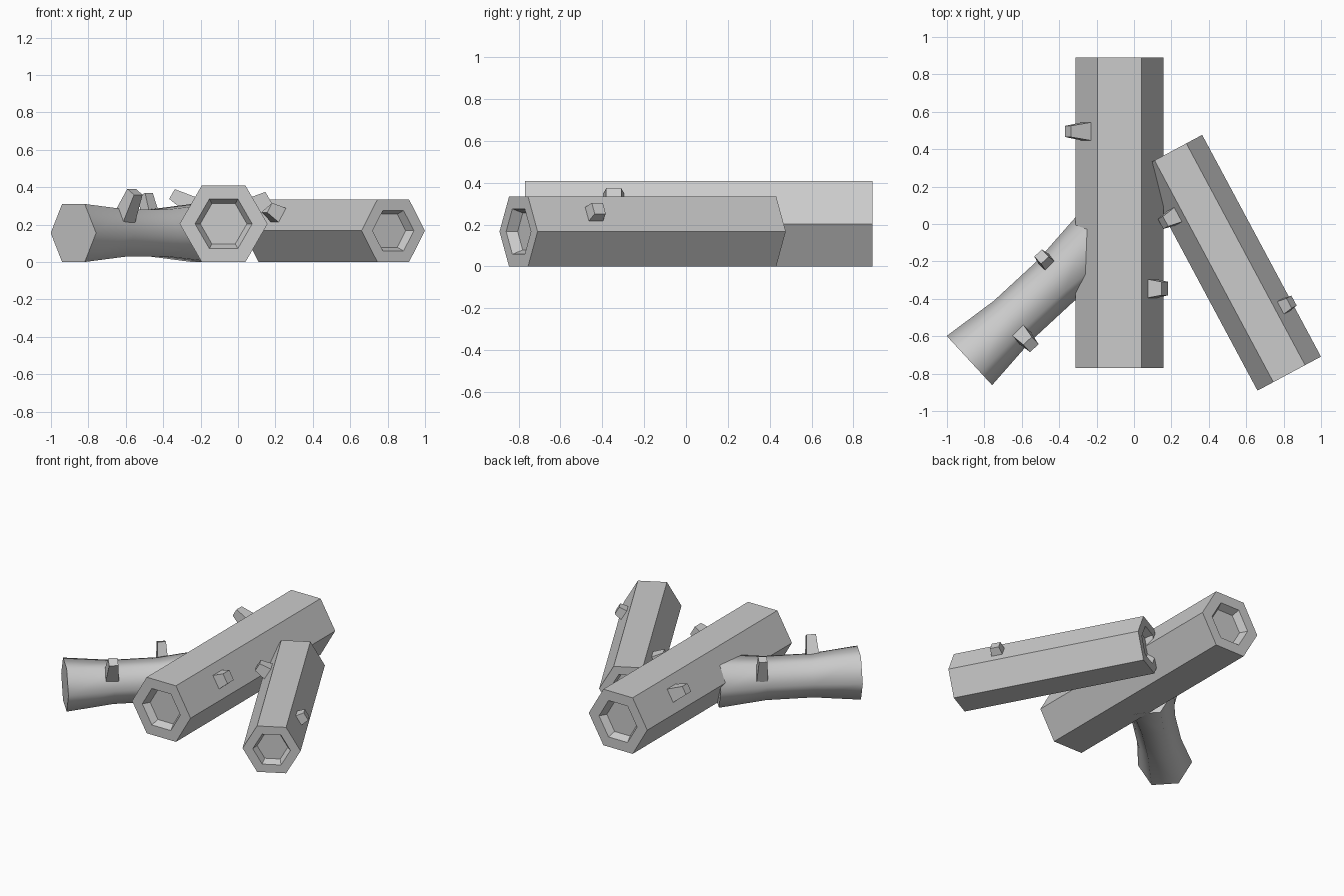
import bpy, bmesh, math
from mathutils import Vector

if "Cube" in bpy.data.objects:
    bpy.data.objects.remove(bpy.data.objects["Cube"])

UP = Vector((0, 0, 1))


def make_object(name, bm):
    bmesh.ops.recalc_face_normals(bm, faces=bm.faces[:])
    mesh = bpy.data.meshes.new(name)
    bm.to_mesh(mesh)
    bm.free()
    obj = bpy.data.objects.new(name, mesh)
    bpy.context.collection.objects.link(obj)
    return obj


def loft(name, rings):
    """Skin a list of equal-length point rings and cap both ends."""
    bm = bmesh.new()
    loops = [[bm.verts.new(p) for p in ring] for ring in rings]
    n = len(loops[0])
    for a, b in zip(loops, loops[1:]):
        for i in range(n):
            j = (i + 1) % n
            bm.faces.new((a[i], a[j], b[j], b[i]))
    bm.faces.new(loops[0])
    bm.faces.new(loops[-1])
    return make_object(name, bm)


class Log:
    """Six-sided log lying flat; sections are (distance along axis, radius)."""

    def __init__(self, name, start, heading, z, sections):
        self.start = Vector((start[0], start[1], z))
        self.axis = Vector((heading[0], heading[1], 0)).normalized()
        self.right = self.axis.cross(UP)
        self.name = name
        self.obj = loft(name, [self.ring(t, r) for t, r in sections])

    def point(self, t, side, height):
        return self.start + self.axis * t + self.right * side + UP * height

    def ring(self, t, r):
        return [self.point(t, r * math.cos(i * math.pi / 3), r * math.sin(i * math.pi / 3))
                for i in range(6)]

    def stub(self, name, t, base, tip, base_half, tip_half):
        """Tapered square branch stub; base and tip are (side, height) offsets."""
        b, e = self.point(t, *base), self.point(t, *tip)
        d = (e - b).normalized()
        u, v = self.axis, d.cross(self.axis)
        b2 = b - d * 0.02
        loft(name, [[c + u * (h * x) + v * (h * y) for x, y in ((-1, -1), (1, -1), (1, 1), (-1, 1))]
                    for c, h in ((b2, base_half), (e, tip_half))])

    def face_stub(self, name, t, sign, radius, length, base_half, tip_half):
        """Stub standing square on an upper side face."""
        ap = radius * math.sqrt(3) / 2
        n = (sign * math.sqrt(3) / 2, 0.5)
        self.stub(name, t, (n[0] * ap, n[1] * ap),
                  (n[0] * (ap + length), n[1] * (ap + length)), base_half, tip_half)


def hollow(length, r, depth=0.05):
    """Sections of a straight log with a tapered recess in each end."""
    return [(depth, r * 0.53), (0, r * 0.65), (0, r),
            (length, r), (length, r * 0.65), (length - depth, r * 0.53)]


# Large middle log
mid = Log("middle_log", (-0.077, -0.77), (0, 1), 0.204, hollow(1.66, 0.235))
mid.face_stub("middle_stub_left", 1.265, -1, 0.235, 0.115, 0.052, 0.03)
mid.face_stub("middle_stub_right", 0.425, 1, 0.235, 0.075, 0.053, 0.036)

# Right log leaning against it
rgt = Log("right_log", (0.83, -0.80), (-0.472, 0.881), 0.167, hollow(1.345, 0.1925))
rgt.face_stub("right_stub_inner", 1.03, -1, 0.1925, 0.08, 0.047, 0.03)
rgt.face_stub("right_stub_outer", 0.332, 1, 0.1925, 0.055, 0.041, 0.03)

# Left log, smooth and narrow in the middle
left = Log("left_log", (-0.88, -0.73), (0.735, 0.678), 0.155,
           [(0, 0.179), (0.313, 0.146), (0.627, 0.146), (0.943, 0.179)])
for p in left.obj.data.polygons:
    p.use_smooth = True
bpy.context.view_layer.objects.active = left.obj
left.obj.select_set(True)
bpy.ops.object.shade_smooth_by_angle(angle=math.radians(65))
left.stub("left_stub_front", 0.30, (0.08, 0.085), (0.16, 0.22), 0.045, 0.031)
left.stub("left_stub_back", 0.66, (-0.10, 0.065), (-0.147, 0.205), 0.038, 0.028)
